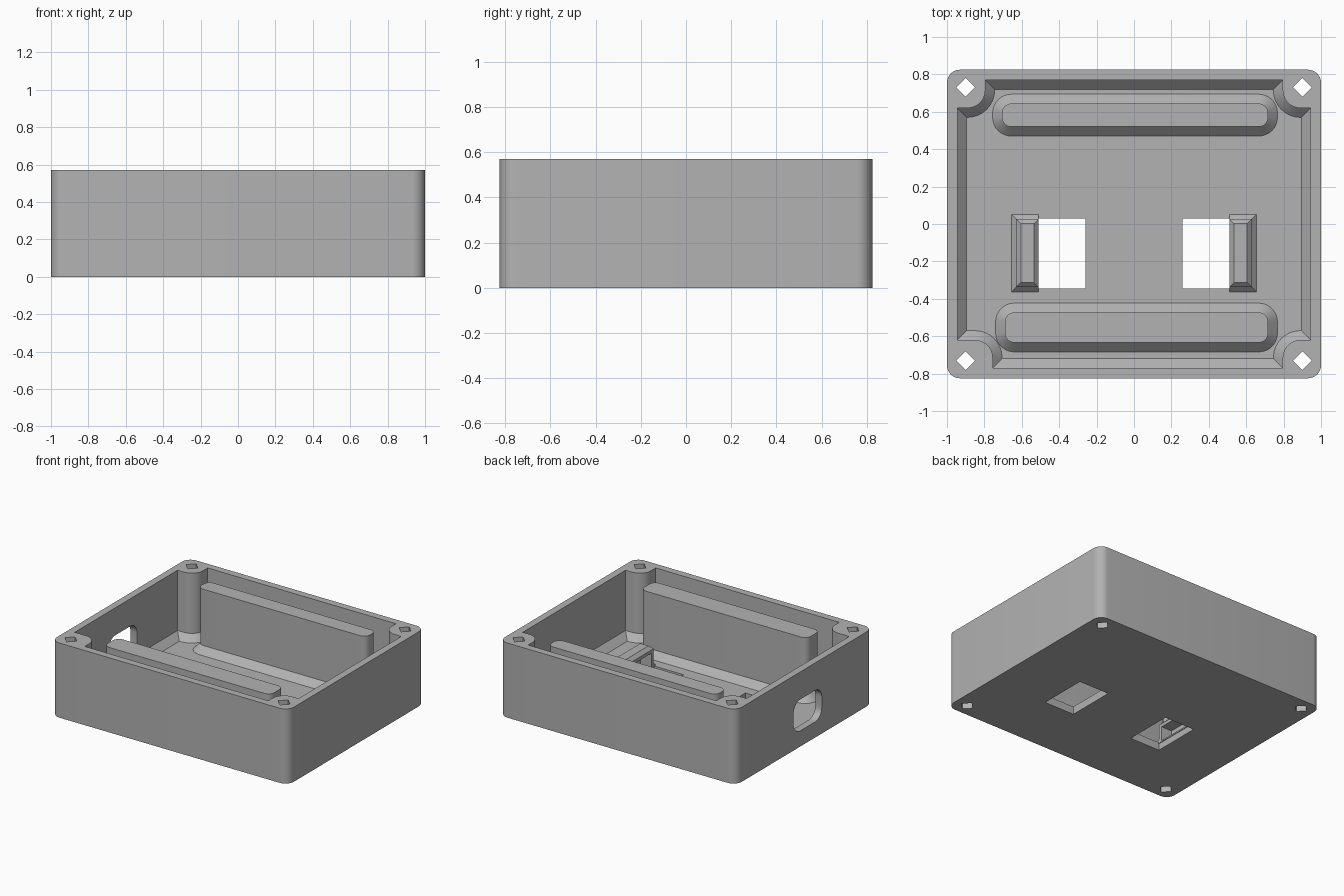
import bpy
import bmesh
from math import pi, sin, cos, radians

if "Cube" in bpy.data.objects:
    bpy.data.objects.remove(bpy.data.objects["Cube"], do_unlink=True)

HEIGHT, FLOOR, CHAMFER = 0.57, 0.06, 0.05
BOLT_X, BOLT_Y = 0.9, 0.73

grey = bpy.data.materials.new("plain_grey")
grey.use_nodes = True
grey.diffuse_color = (0.45, 0.45, 0.45, 1)
grey.node_tree.nodes["Principled BSDF"].inputs["Base Color"].default_value = (0.45, 0.45, 0.45, 1)


def loft(name, rings):
    """Closed solid through matching rings of 3D points."""
    bm = bmesh.new()
    loops = [[bm.verts.new(p) for p in ring] for ring in rings]
    n = len(loops[0])
    for a, b in zip(loops, loops[1:]):
        for i in range(n):
            j = (i + 1) % n
            bm.faces.new((a[i], a[j], b[j], b[i]))
    bm.faces.new(loops[0][::-1])
    bm.faces.new(loops[-1])
    bmesh.ops.recalc_face_normals(bm, faces=bm.faces[:])
    mesh = bpy.data.meshes.new(name)
    bm.to_mesh(mesh)
    bm.free()
    mesh.materials.append(grey)
    obj = bpy.data.objects.new(name, mesh)
    bpy.context.collection.objects.link(obj)
    return obj


def rect(x0, x1, y0, y1):
    return [(x0, y0), (x1, y0), (x1, y1), (x0, y1)]


def rounded(x0, x1, y0, y1, r, steps=8):
    pts = []
    centres = [(x1 - r, y1 - r), (x0 + r, y1 - r), (x0 + r, y0 + r), (x1 - r, y0 + r)]
    for k, (cx, cy) in enumerate(centres):
        for i in range(steps + 1):
            a = pi / 2 * (k + i / steps)
            pts.append((cx + r * cos(a), cy + r * sin(a)))
    return pts


def at(pts, z):
    return [(x, y, z) for x, y in pts]


def box(name, x0, x1, y0, y1, z0, z1):
    pts = rect(x0, x1, y0, y1)
    return loft(name, [at(pts, z0), at(pts, z1)])


def cut(target, cutter):
    mod = target.modifiers.new("cut", 'BOOLEAN')
    mod.operation = 'DIFFERENCE'
    mod.solver = 'EXACT'
    mod.object = cutter
    bpy.context.view_layer.objects.active = target
    bpy.ops.object.modifier_apply(modifier=mod.name)
    bpy.data.objects.remove(cutter, do_unlink=True)


def cavity_outline(d):
    """Inner wall outline, inset by d, stepping round the four bolt pillars."""
    pts = []
    for sx, sy in ((1, 1), (-1, 1), (-1, -1), (1, -1)):
        r = 0.095 + d
        cx, cy = 0.89, 0.715
        if sx < 0 and sy < 0:
            cx -= 0.04
        corner = [(0.945 - d, cy - r)]
        for i in range(9):
            a = pi / 2 * i / 8
            corner.append((cx - r * sin(a), cy - r * cos(a)))
        corner.append((cx - r, 0.77 - d))
        if sx * sy < 0:
            corner.reverse()
        pts += [(sx * x, sy * y) for x, y in corner]
    return pts


# Outer block, hollowed with a chamfer round the floor
outline = rounded(-1, 1, -0.825, 0.825, 0.07)
case = loft("case_body", [at(outline, 0), at(outline, HEIGHT)])
cut(case, loft("cavity", [at(cavity_outline(CHAMFER), FLOOR),
                          at(cavity_outline(0), FLOOR + CHAMFER),
                          at(cavity_outline(0), HEIGHT + 0.1)]))

# Diamond bolt holes through the corner pillars
for sx in (-1, 1):
    for sy in (-1, 1):
        hole = [(sx * BOLT_X + 0.05 * cos(k * pi / 2), sy * BOLT_Y + 0.05 * sin(k * pi / 2))
                for k in range(4)]
        cut(case, loft("bolt_cutter", [at(hole, -0.1), at(hole, HEIGHT + 0.1)]))

# Rounded port in the right wall
port = rounded(-0.21, 0.13, 0.12, 0.36, 0.08)
cut(case, loft("port_cutter", [[(x, y, z) for y, z in port] for x in (-1.1, -0.85)]))

# Rectangular floor slots
for side in (-1, 1):
    x0, x1 = sorted((side * 0.26, side * 0.515))
    cut(case, box("slot_cutter", x0, x1, -0.345, 0.03, -0.1, FLOOR + 0.05))

# Long ribs with chamfered feet
parts = [case]
for name, x0, x1, y0, y1 in (("back_rib", -0.706, 0.717, 0.52, 0.644),
                             ("front_rib", -0.69, 0.717, -0.634, -0.473)):
    foot = rounded(x0 - CHAMFER, x1 + CHAMFER, y0 - CHAMFER, y1 + CHAMFER, 0.05 + CHAMFER)
    top = rounded(x0, x1, y0, y1, 0.05)
    parts.append(loft(name, [at(foot, FLOOR - 0.01), at(foot, FLOOR),
                             at(top, FLOOR + CHAMFER), at(top, 0.54)]))

# Hoods beside the slots, open towards the middle
for side, name in ((1, "left_hood"), (-1, "right_hood")):
    def ring(d, inner, z):
        pts = rect(0.51 + inner, 0.655 - d, -0.363 + d, 0.052 - d)
        return [(side * x, y, z) for x, y in pts]
    step, top = 0.025, 0.22
    hood = loft(name, [ring(0, 0, FLOOR - 0.01), ring(0, 0, FLOOR), ring(step, 0, FLOOR + step),
                       ring(step, 0, top - step), ring(2 * step, step, top)])
    x0, x1 = sorted((side * 0.45, side * 0.6))
    cut(hood, box("mouth_cutter", x0, x1, -0.31, 0.0, FLOOR, 0.17))
    parts.append(hood)

# Smooth the rounded corners, keep the edges sharp
bpy.ops.object.select_all(action='DESELECT')
for obj in parts:
    obj.select_set(True)
bpy.context.view_layer.objects.active = case
bpy.ops.object.shade_smooth_by_angle(angle=radians(30))
